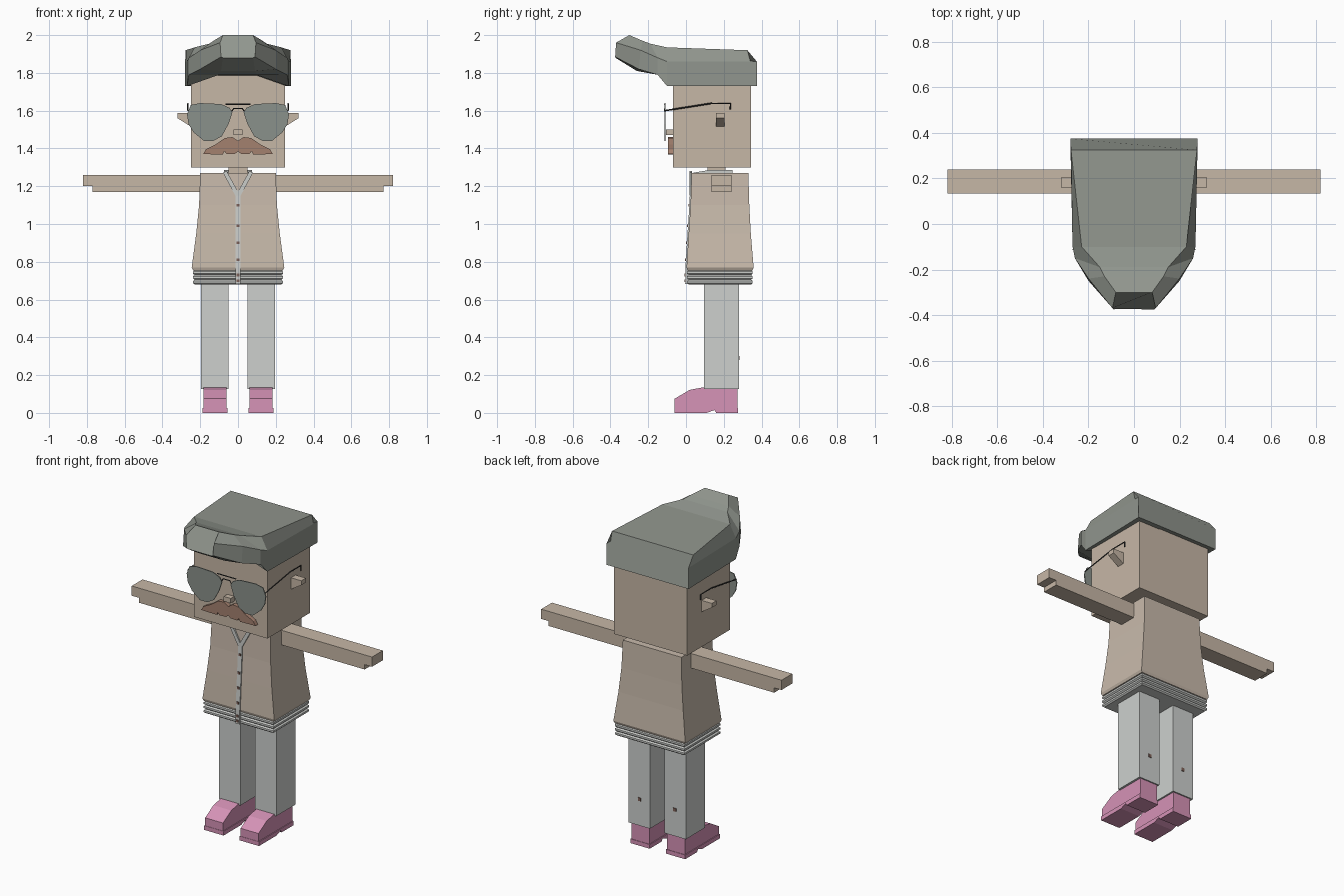
import bpy, bmesh
from mathutils import Vector

cube = bpy.data.objects.get("Cube")
if cube:
    bpy.data.objects.remove(cube, do_unlink=True)


def material(name, rgb):
    # 8-bit display colour converted to linear
    lin = [((c / 255 + 0.055) / 1.055) ** 2.4 for c in rgb] + [1.0]
    m = bpy.data.materials.new(name)
    m.use_nodes = True
    m.diffuse_color = lin
    m.node_tree.nodes["Principled BSDF"].inputs["Base Color"].default_value = lin
    return m


SKIN = material("skin beige", (198, 183, 166))
JACKET = material("jacket beige", (200, 186, 171))
HAIR = material("hair grey", (145, 150, 142))
LENS = material("lens grey", (138, 145, 139))
TRIM = material("trim grey", (203, 205, 202))
TROUSER = material("trouser grey", (205, 208, 206))
SHOE = material("shoe pink", (214, 147, 183))
BROWN = material("moustache brown", (164, 129, 111))
DARK = material("frame dark", (52, 52, 52))
BUTTON = material("button brown", (128, 98, 88))


def loft(name, loops, mat):
    """Skin a list of equal-length point loops and cap both ends."""
    bm = bmesh.new()
    rings = [[bm.verts.new(p) for p in loop] for loop in loops]
    for a, b in zip(rings, rings[1:]):
        for i in range(len(a)):
            j = (i + 1) % len(a)
            bm.faces.new((a[i], a[j], b[j], b[i]))
    bm.faces.new(rings[0])
    bm.faces.new(rings[-1])
    bmesh.ops.remove_doubles(bm, verts=bm.verts, dist=0.0005)
    bmesh.ops.recalc_face_normals(bm, faces=bm.faces)
    me = bpy.data.meshes.new(name)
    bm.to_mesh(me)
    bm.free()
    me.materials.append(mat)
    ob = bpy.data.objects.new(name, me)
    bpy.context.collection.objects.link(ob)
    return ob


def box(name, lo, hi, mat):
    rect = [(lo[0], lo[1]), (hi[0], lo[1]), (hi[0], hi[1]), (lo[0], hi[1])]
    return loft(name, [[(x, y, z) for x, y in rect] for z in (lo[2], hi[2])], mat)


def prism_x(name, pts, x0, x1, mat):
    """Extrude a (y, z) outline along x."""
    return loft(name, [[(x, y, z) for y, z in pts] for x in (x0, x1)], mat)


def prism_y(name, pts, y0, y1, mat):
    """Extrude an (x, z) outline along y."""
    return loft(name, [[(x, y, z) for x, z in pts] for y in (y0, y1)], mat)


def tiers(name, rows, mat):
    """Stack rectangles given as (z, half width, front y, back y)."""
    return loft(name, [[(-w, f, z), (w, f, z), (w, b, z), (-w, b, z)]
                       for z, w, f, b in rows], mat)


def wire(name, pts, mat, radius=0.004):
    cu = bpy.data.curves.new(name, 'CURVE')
    cu.dimensions = '3D'
    cu.bevel_depth = radius
    cu.bevel_resolution = 0
    cu.use_fill_caps = True
    sp = cu.splines.new('POLY')
    sp.points.add(len(pts) - 1)
    for p, co in zip(sp.points, pts):
        p.co = (*co, 1)
    cu.materials.append(mat)
    ob = bpy.data.objects.new(name, cu)
    bpy.context.collection.objects.link(ob)


# Head and neck
box("head", (-.25, -.07, 1.3), (.25, .345, 1.8), SKIN)
box("neck", (-.05, .115, 1.2), (.05, .21, 1.32), SKIN)
box("nose", (-.024, -.105, 1.47), (.024, -.06, 1.5), SKIN)

# Swept-forward hair: half sections from underside to crown, mirrored
sections = [
    [(.1, .375, 1.73), (.28, .375, 1.73), (.28, .375, 1.86), (.277, .325, 1.92)],
    [(.1, -.1, 1.79), (.27, -.1, 1.73), (.27, -.1, 1.86), (.23, -.1, 1.935)],
    [(.1, -.15, 1.79), (.26, -.15, 1.79), (.26, -.15, 1.88), (.15, -.19, 1.955)],
    [(.09, -.26, 1.81), (.2, -.25, 1.82), (.2, -.24, 1.92), (.13, -.23, 1.97)],
    [(.08, -.374, 1.88), (.09, -.375, 1.885), (.095, -.37, 1.96), (.08, -.3, 2.0)],
]
loft("hair", [s + [(-x, y, z) for x, y, z in reversed(s)] for s in sections], HAIR)

# Moustache
half = [(.03, 1.46), (.07, 1.455), (.12, 1.42), (.17, 1.395), (.185, 1.37),
        (.08, 1.368), (.072, 1.385), (.06, 1.37), (.015, 1.372)]
mirrored = [(-x, z) for x, z in reversed(half)]
prism_y("moustache", [(0, 1.44)] + half + [(0, 1.385)] + mirrored, -.095, -.06, BROWN)

# Jacket with flared skirt, ribbed hem below
jacket = [(1.27, .2, .03, .33), (1.1, .206, .024, .335), (.95, .221, .014, .343),
          (.77, .245, .003, .358), (.755, .238, .008, .352)]
tiers("jacket", jacket, JACKET)
rib = .025
rows = [(.757, .23, .014, .345)]
for i in range(3):
    z = .755 - i * rib
    rows += [(z - .007, .238, .006, .353), (z - .018, .238, .006, .353),
             (z - rib, .23, .014, .345)]
tiers("ribbed_hem", rows, TRIM)

# Placket following the jacket front, with buttons
front = [(f, z) for z, w, f, b in jacket[1:4]]
path = [(.026, 1.15)] + front + [(.002, .682)]
prism_x("placket", [(y - .006, z) for y, z in path]
        + [(y + .008, z) for y, z in reversed(path)], -.014, .014, TRIM)
for i, (z, y) in enumerate([(1.1, .018), (.99, .01), (.9, .005), (.81, -.001),
                            (.73, -.004), (.7, -.004)]):
    box(f"button_{i + 1}", (-.007, y - .005, z - .007), (.007, y + .006, z + .007), BUTTON)

# Mirrored parts
lens = [(.27, 1.58), (.25, 1.63), (.2, 1.64), (.09, 1.635), (.045, 1.615),
        (.03, 1.59), (.05, 1.53), (.085, 1.465), (.13, 1.44), (.18, 1.44),
        (.235, 1.485), (.262, 1.53)]
shoe = [(-.06, 0), (-.06, .075), (.02, .122), (.09, .135), (.272, .132),
        (.272, 0), (.16, 0), (.15, .015), (.11, 0)]
sole = [(-.062, 0), (-.062, .026), (.275, .026), (.275, 0), (.16, 0),
        (.15, .015), (.11, 0)]
for s, side in ((1, "left"), (-1, "right")):
    # Arm with a stepped hand
    arm = [(.15, 1.17), (.77, 1.17), (.77, 1.2), (.82, 1.2), (.82, 1.26), (.15, 1.26)]
    prism_y(f"{side}_arm", [(s * x, z) for x, z in arm], .135, .24, SKIN)
    # Ear wedge
    ear = [(.24, 1.587), (.32, 1.587), (.32, 1.56), (.24, 1.51)]
    prism_y(f"{side}_ear", [(s * x, z) for x, z in ear], .16, .205, SKIN)
    # Leg with a small patch on the calf
    a, b = sorted((s * .05, s * .195))
    box(f"{side}_leg", (a, .095, .127), (b, .28, .72), TROUSER)
    box(f"{side}_calf_patch", (s * .12 - .01, .27, .28), (s * .12 + .01, .284, .3), BUTTON)
    # Shoe
    prism_x(f"{side}_shoe", shoe, s * .06, s * .182, SHOE)
    prism_x(f"{side}_sole", sole, s * .055, s * .187, SHOE)
    # Collar side and V-shaped neck trim
    prism_x(f"{side}_collar", [(.04, 1.25), (.04, 1.272), (.12, 1.285),
                               (.245, 1.285), (.245, 1.25)], s * .05, s * .075, TRIM)
    trim = [(0, 1.15), (.014, 1.15), (.08, 1.272), (.06, 1.28), (0, 1.172)]
    prism_y(f"{side}_neck_trim", [(s * x, z) for x, z in trim], .019, .032, TRIM)
    # Sunglasses
    prism_y(f"{side}_lens", [(s * x, z) for x, z in lens], -.115, -.109, LENS)
    wire(f"{side}_temple", [(s * .265, y, z) for y, z in
                            ((-.112, 1.6), (.13, 1.638), (.235, 1.638), (.235, 1.605))], DARK)

wire("glasses_top_bar", [(-.065, -.112, 1.634), (.065, -.112, 1.634)], DARK, .0035)
wire("glasses_bridge", [(-.035, -.112, 1.595), (-.022, -.112, 1.612),
                        (.022, -.112, 1.612), (.035, -.112, 1.595)], DARK, .0035)
